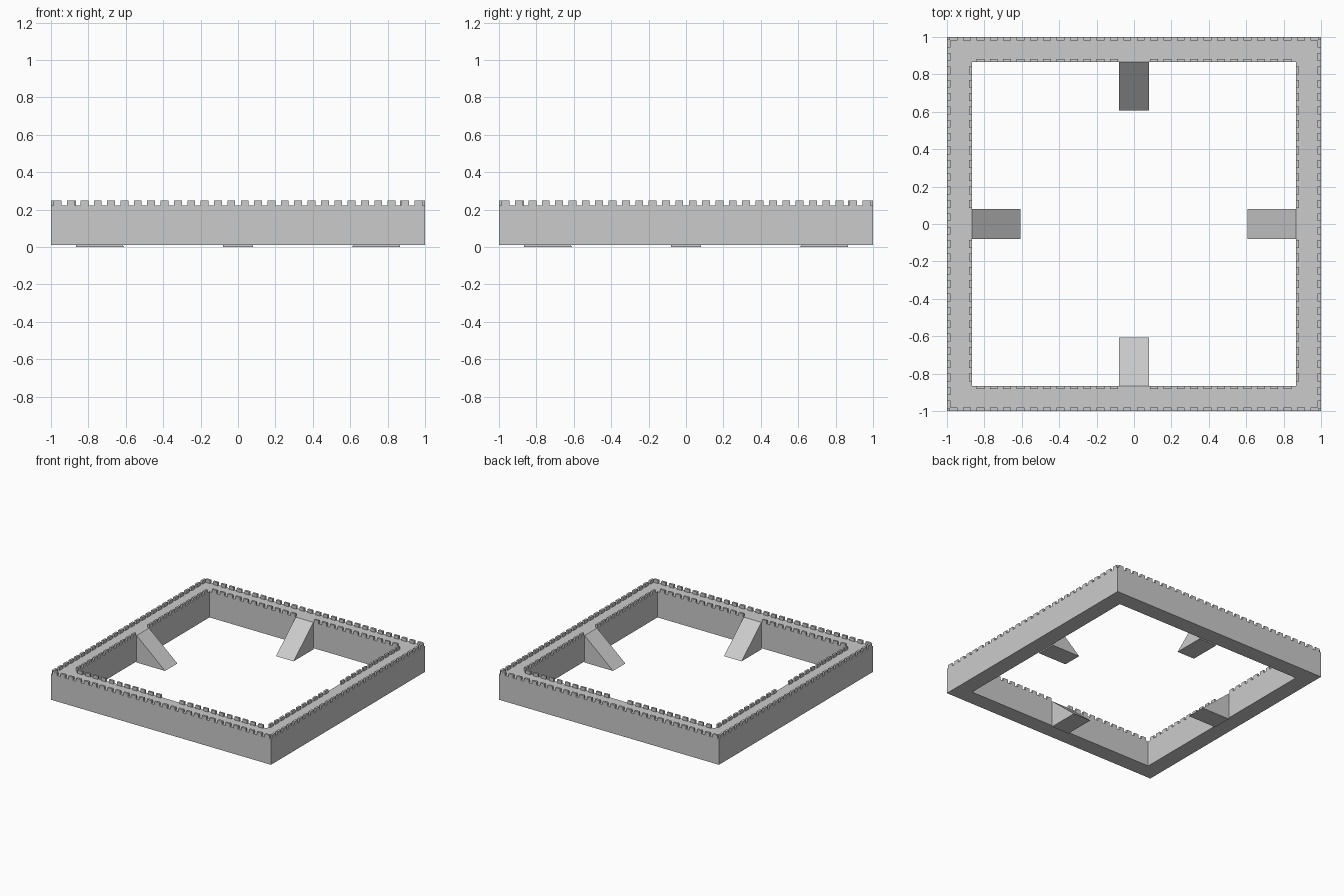
import bpy, bmesh
from math import pi
from mathutils import Matrix, Vector

if "Cube" in bpy.data.objects:
    bpy.data.objects.remove(bpy.data.objects["Cube"])

OUT, INN = 1.0, 0.865          # outer and inner faces of the wall ring
BASE, WALK, TOP = 0.01, 0.222, 0.248
PITCH, TOOTH = 2.0 / 28, 0.042


def box(bm, x0, x1, y0, y1, z0, z1):
    m = Matrix.Translation(((x0 + x1) / 2, (y0 + y1) / 2, (z0 + z1) / 2))
    m = m @ Matrix.Diagonal((x1 - x0, y1 - y0, z1 - z0, 1))
    bmesh.ops.create_cube(bm, size=1, matrix=m)


def finish(bm, name, angle):
    bmesh.ops.rotate(bm, verts=bm.verts, cent=(0, 0, 0), matrix=Matrix.Rotation(angle, 3, 'Z'))
    bmesh.ops.recalc_face_normals(bm, faces=bm.faces)
    me = bpy.data.meshes.new(name)
    bm.to_mesh(me)
    bm.free()
    bpy.context.collection.objects.link(bpy.data.objects.new(name, me))


# Each side is modelled at the front and turned into place
for side, k in (("front", 0), ("right", 1), ("back", 2), ("left", 3)):
    angle = k * pi / 2

    # Wall body, butting against the next side at one corner
    bm = bmesh.new()
    box(bm, -OUT, INN, -OUT, -INN, BASE, WALK)
    finish(bm, side + "_wall", angle)

    # Outer battlements
    bm = bmesh.new()
    for i in range(28):
        c = -1 + (i + 0.5) * PITCH
        box(bm, c - TOOTH / 2, c + TOOTH / 2, -OUT, -OUT + 0.018, WALK, TOP)
    finish(bm, side + "_outer_battlements", angle)

    # Inner battlements, with a gap at the ramp
    bm = bmesh.new()
    for i in range(28):
        c = -1 + (i + 0.5) * PITCH
        if 0.08 < abs(c) < INN:
            box(bm, c - TOOTH / 2, c + TOOTH / 2, -INN - 0.016, -INN, WALK, TOP)
    finish(bm, side + "_inner_battlements", angle)

    # Wedge ramp up to the walkway
    bm = bmesh.new()
    profile = [(-INN, 0), (-0.607, 0), (-INN, WALK)]
    face = bm.faces.new([bm.verts.new((-0.08, y, z)) for y, z in profile])
    ext = bmesh.ops.extrude_face_region(bm, geom=[face], use_keep_orig=True)
    moved = [v for v in ext["geom"] if isinstance(v, bmesh.types.BMVert)]
    bmesh.ops.translate(bm, verts=moved, vec=Vector((0.16, 0, 0)))
    finish(bm, side + "_ramp", angle)
